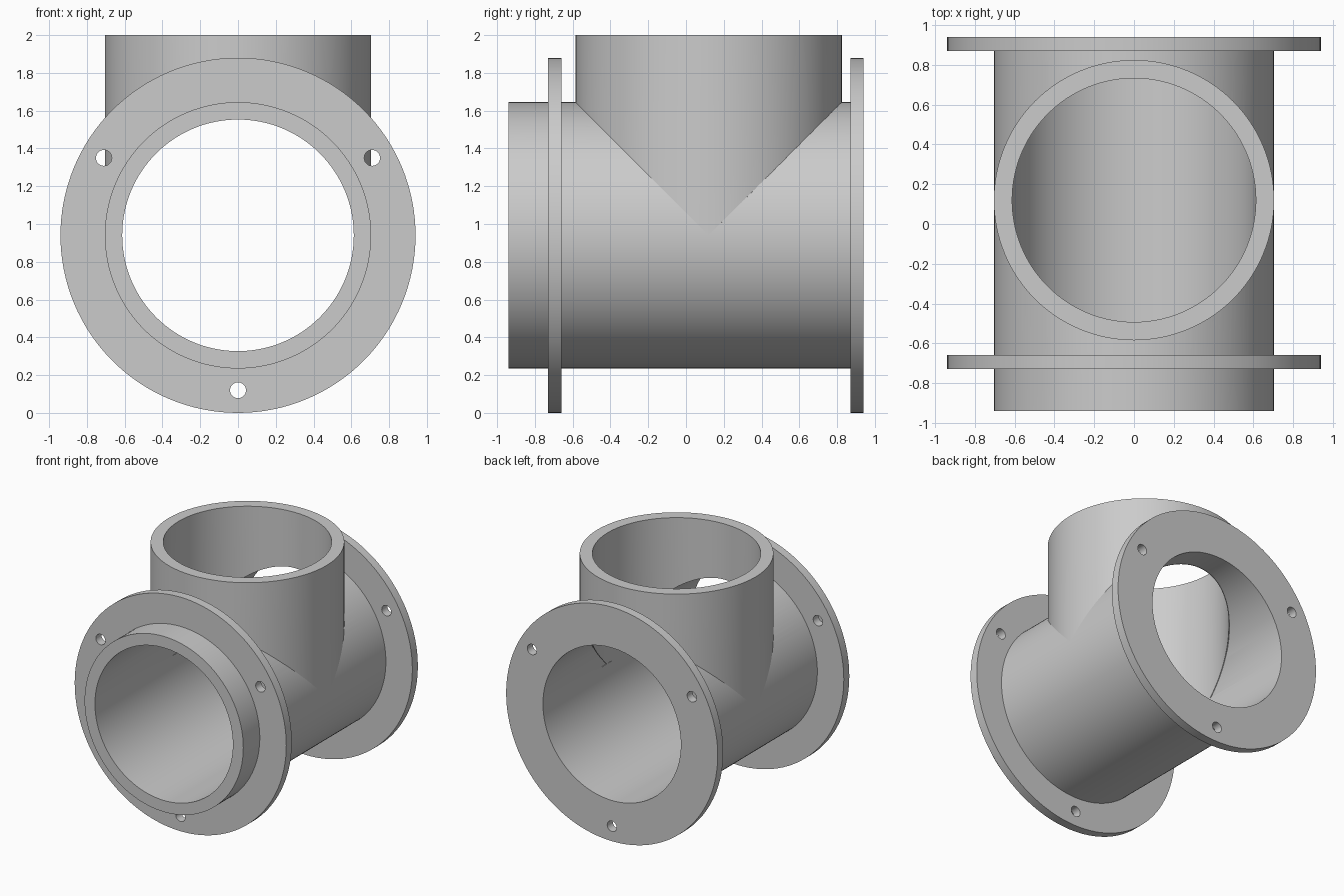
import bpy, bmesh, math
from mathutils import Matrix

if "Cube" in bpy.data.objects:
    bpy.data.objects.remove(bpy.data.objects["Cube"], do_unlink=True)

SEG = 128
AXIS_Z = 0.94            # height of the main pipe axis
BRANCH_Y = 0.12          # position of the upright branch
OUTER, BORE, FLANGE = 0.705, 0.613, 0.94
BOLT_CIRCLE, BOLT = 0.82, 0.042

grey = bpy.data.materials.new("plain grey")
grey.use_nodes = True
grey.diffuse_color = (0.6, 0.6, 0.6, 1)
grey.node_tree.nodes["Principled BSDF"].inputs["Base Color"].default_value = (0.6, 0.6, 0.6, 1)


def finish(bm, name):
    bmesh.ops.recalc_face_normals(bm, faces=bm.faces)
    mesh = bpy.data.meshes.new(name)
    bm.to_mesh(mesh)
    bm.free()
    mesh.materials.append(grey)
    obj = bpy.data.objects.new(name, mesh)
    bpy.context.collection.objects.link(obj)
    return obj


def tube(name, r_out, r_in, low, high):
    """Upright tube; low and high give the end height for a radius and angle."""
    bm = bmesh.new()
    rings = []
    for r, end in ((r_out, low), (r_out, high), (r_in, high), (r_in, low)):
        ring = []
        for i in range(SEG):
            a = math.tau * i / SEG
            ring.append(bm.verts.new((r * math.cos(a), r * math.sin(a), end(r, a))))
        rings.append(ring)
    for k in range(4):
        a, b = rings[k], rings[(k + 1) % 4]
        for i in range(SEG):
            j = (i + 1) % SEG
            bm.faces.new((a[i], a[j], b[j], b[i]))
    return finish(bm, name)


def lying_tube(name, r_out, r_in, y0, y1):
    """Tube along y on the main axis."""
    obj = tube(name, r_out, r_in, lambda r, a: y0, lambda r, a: y1)
    obj.data.transform(Matrix.Translation((0, 0, AXIS_Z)) @ Matrix.Rotation(-math.pi / 2, 4, "X"))
    return obj


def cut(obj, radius, depth, matrix, segments):
    """Cut a cylindrical hole and apply it."""
    bm = bmesh.new()
    bmesh.ops.create_cone(bm, cap_ends=True, segments=segments, radius1=radius,
                          radius2=radius, depth=depth, matrix=matrix)
    cutter = finish(bm, "hole_cutter")
    cutter.hide_render = True
    mod = obj.modifiers.new("hole", "BOOLEAN")
    mod.operation = "DIFFERENCE"
    mod.solver = "EXACT"
    mod.object = cutter
    bpy.context.view_layer.objects.active = obj
    bpy.ops.object.modifier_apply(modifier=mod.name)
    bpy.data.objects.remove(cutter, do_unlink=True)


# Main pipe, opened under the branch
pipe = lying_tube("main_pipe", OUTER, BORE, -0.94, 0.88)
cut(pipe, BORE + 0.005, 1.0, Matrix.Translation((0, BRANCH_Y, AXIS_Z + 0.51)), SEG)

# Upright branch with a saddle-shaped lower end that follows the main pipe
branch = tube("branch_pipe", OUTER, BORE,
              lambda r, a: AXIS_Z + r * abs(math.sin(a)), lambda r, a: 2.0)
branch.data.transform(Matrix.Translation((0, BRANCH_Y, 0)) )

# Flanges with three bolt holes each
front = lying_tube("front_flange", FLANGE, OUTER - 0.01, -0.73, -0.66)
back = lying_tube("back_flange", FLANGE, BORE, 0.87, 0.94)
for flange, y in ((front, -0.695), (back, 0.905)):
    for k in range(3):
        a = math.radians(30 + 120 * k)
        place = Matrix.Translation((BOLT_CIRCLE * math.cos(a), y, AXIS_Z + BOLT_CIRCLE * math.sin(a)))
        cut(flange, BOLT, 0.3, place @ Matrix.Rotation(math.pi / 2, 4, "X"), 32)

# Smooth round walls with crisp rims
bpy.ops.object.select_all(action="DESELECT")
for obj in (pipe, branch, front, back):
    obj.select_set(True)
bpy.context.view_layer.objects.active = pipe
bpy.ops.object.shade_smooth_by_angle(angle=math.radians(30))
